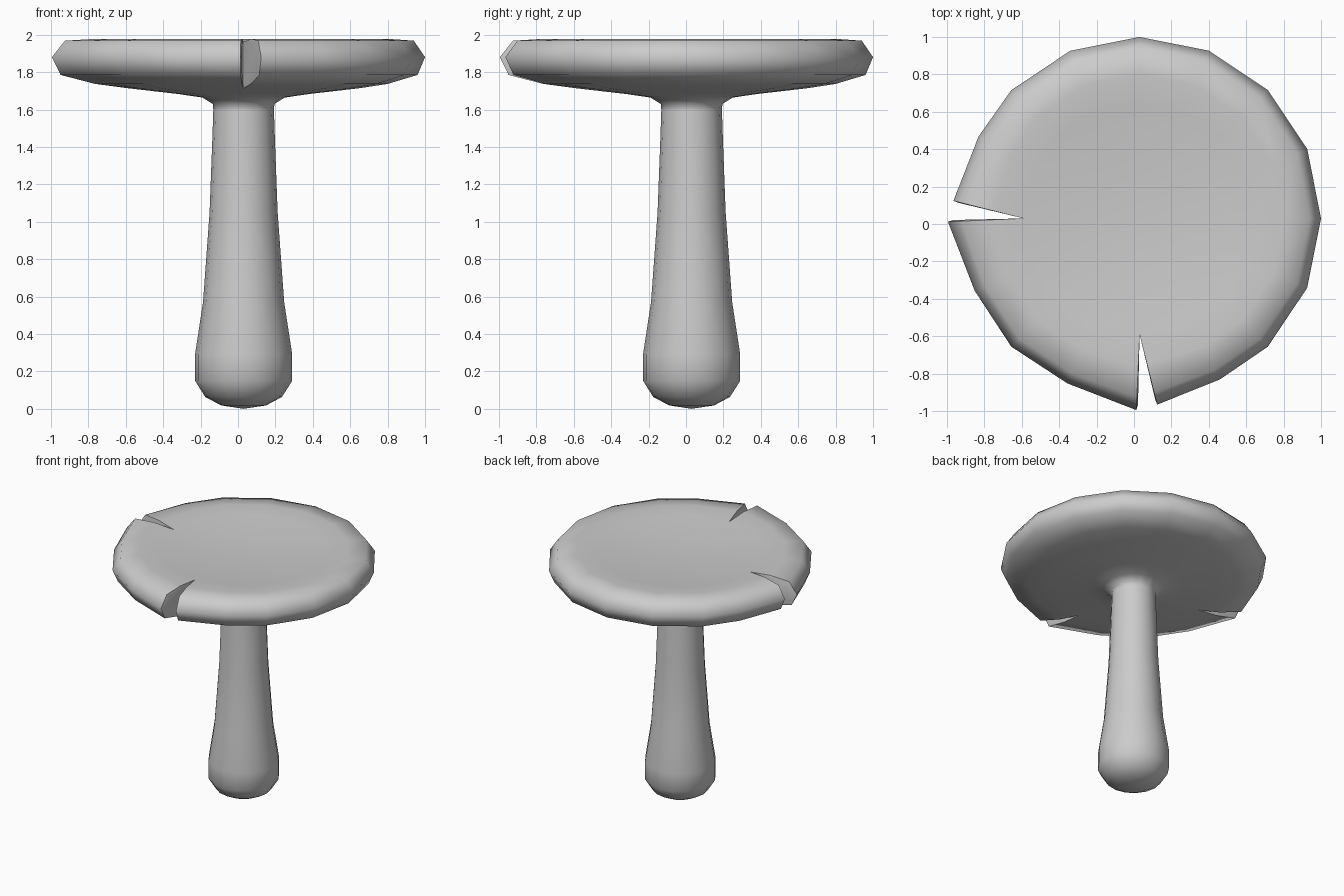
import bpy, bmesh
from math import sin, cos, radians
from mathutils import Vector

if "Cube" in bpy.data.objects:
    bpy.data.objects.remove(bpy.data.objects["Cube"])

AXIS = Vector((0.03, 0.03, 0))
RIM, TIP = 0.97, 0.62      # cap radius, radius where the splits end


def polar(angle, r, z=0.0):
    a = radians(angle)
    return AXIS + Vector((r * cos(a), r * sin(a), z))


def finish(name, bm):
    bmesh.ops.remove_doubles(bm, verts=bm.verts, dist=0.0005)
    bmesh.ops.recalc_face_normals(bm, faces=bm.faces)
    mesh = bpy.data.meshes.new(name)
    bm.to_mesh(mesh)
    bm.free()
    ob = bpy.data.objects.new(name, mesh)
    bpy.context.collection.objects.link(ob)
    bpy.ops.object.select_all(action='DESELECT')
    ob.select_set(True)
    bpy.context.view_layer.objects.active = ob
    bpy.ops.object.shade_smooth_by_angle(angle=radians(70))
    return ob


def skin(bm, columns):
    # Quads between neighbouring columns, triangles where they meet on the axis
    for a, b in zip(columns, columns[1:]):
        for i in range(len(a) - 1):
            ring = [a[i], a[i + 1], b[i + 1], b[i]]
            pts = []
            for p in ring:
                if all((p - q).length > 1e-5 for q in pts):
                    pts.append(p)
            if len(pts) > 2:
                bm.faces.new([bm.verts.new(p) for p in pts])


# Cap: shallow dish with a rounded rim, split at the front and the left
profile = [(0, 1.93), (0.3, 1.938), (TIP, 1.962), (0.77, 1.978), (0.91, 1.968),
           (RIM, 1.88), (0.93, 1.785), (0.77, 1.737), (TIP, 1.714),
           (0.35, 1.683), (0.22, 1.664), (0.165, 1.63), (0.162, 1.6)]


def plain_column(angle, rim):
    return [polar(angle, r * (rim / RIM if r > TIP else 1), z) for r, z in profile]


def split_column(tip_angle, angle, rim, squash=0.0):
    # Past the tip the column leans away from the split line
    col, tip, end = [], polar(tip_angle, TIP), polar(angle, rim)
    for r, z in profile:
        if r <= TIP:
            col.append(polar(tip_angle, r, z))
        else:
            p = tip.lerp(end, (r - TIP) / (RIM - TIP))
            p.z = z + (1.85 - z) * squash
            col.append(p)
    return col


bm = bmesh.new()
big = [(-63.5, 0.962)] + [(-45 + 22.5 * i, RIM) for i in range(9)] + [(153, 0.966)]
wedge = [(203.7, 0.963), (225, RIM), (246.3, 0.963)]
for plain, start, end in ((big, (-90, -84.6, 1.0, -0.5), (180, 174.6, 1.0, 0.5)),
                          (wedge, (180, 181.0, 1.025, -0.5), (270, 269.0, 1.025, 0.5))):
    cols = [plain_column(*c) for c in plain]
    for at_end, (tip, angle, rim, step) in ((False, start), (True, end)):
        edge = split_column(tip, angle, rim)
        wall = split_column(tip, angle + step, rim - 0.03, 0.12)
        cols = cols + [edge, wall] if at_end else [wall, edge] + cols
        # Flat wall of the split
        bm.faces.new([bm.verts.new(p) for p in wall[2:9]])
    skin(bm, cols)
finish("cap", bm)

# Stem: tapered club with a rounded foot
stem = [(0, 1.6), (0.162, 1.6), (0.167, 1.45), (0.182, 1.05), (0.217, 0.57), (0.26, 0.29),
        (0.26, 0.15), (0.205, 0.063), (0.12, 0.018), (0, 0)]
bm = bmesh.new()
skin(bm, [[polar(22.5 * i, r, z) for r, z in stem] for i in range(17)])
finish("stem", bm)
